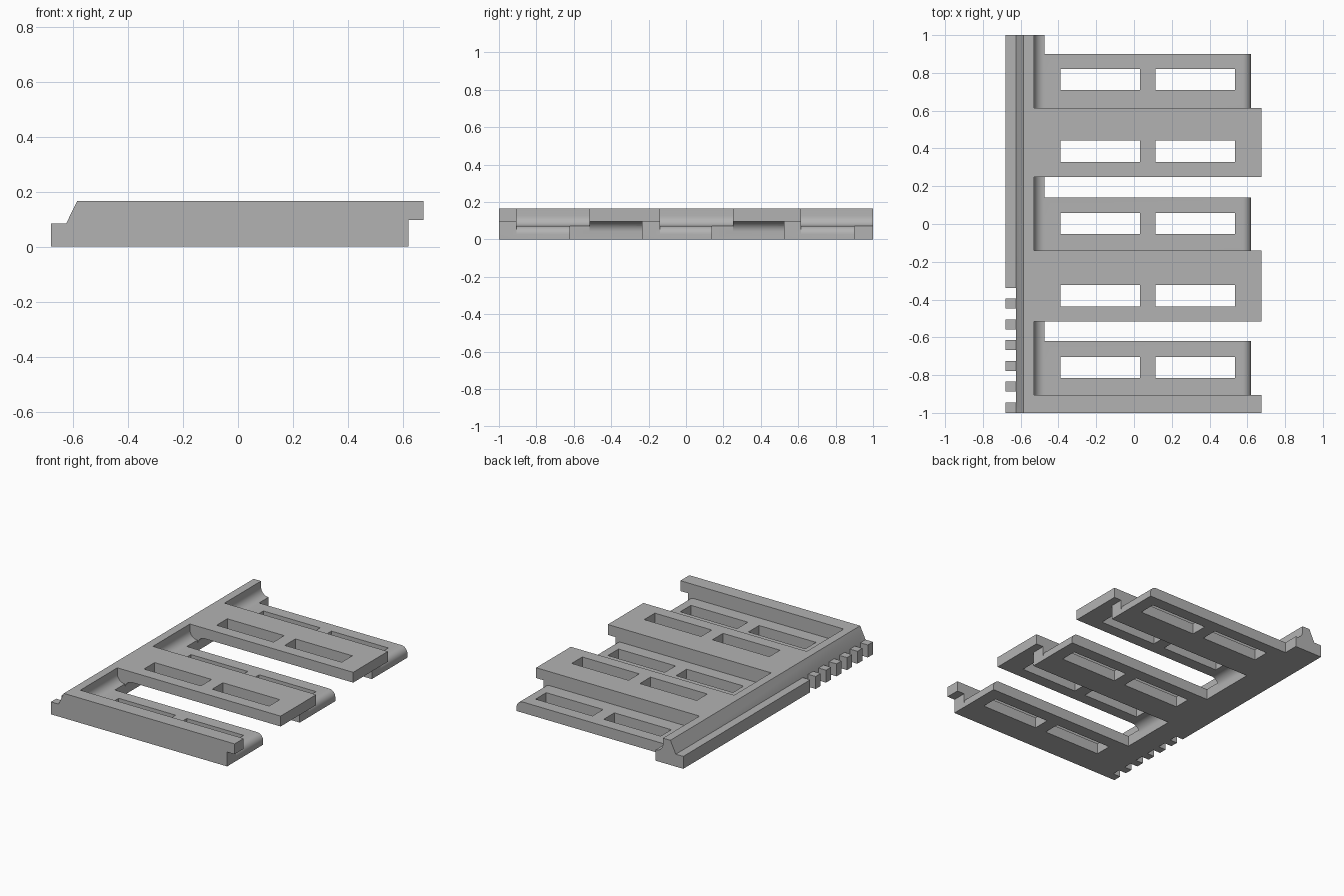
import bpy, bmesh, math

cube = bpy.data.objects.get("Cube")
if cube:
    bpy.data.objects.remove(cube, do_unlink=True)

TOP, LOW_TOP, HIGH_BOTTOM = 0.165, 0.072, 0.096
ROOT, EDGE, BODY_END, TIP = -0.56, -0.475, 0.62, 0.675

grey = bpy.data.materials.new("light_grey")
grey.use_nodes = True
grey.diffuse_color = (0.45, 0.45, 0.45, 1)
grey.node_tree.nodes["Principled BSDF"].inputs["Base Color"].default_value = grey.diffuse_color


def arc(cx, cz, r, start, end, steps=8):
    angles = [math.radians(start + (end - start) * i / steps) for i in range(steps + 1)]
    return [(cx + r * math.cos(a), cz + r * math.sin(a)) for a in angles]


def rect(x0, x1, z0, z1):
    return [(x0, z0), (x1, z0), (x1, z1), (x0, z1)]


def prisms(name, items):
    """Object made of x-z profiles, each extruded between two y values."""
    bm = bmesh.new()
    for profile, y0, y1 in items:
        face = bm.faces.new([bm.verts.new((x, y0, z)) for x, z in profile])
        ext = bmesh.ops.extrude_face_region(bm, geom=[face])
        verts = [g for g in ext["geom"] if isinstance(g, bmesh.types.BMVert)]
        bmesh.ops.translate(bm, verts=verts, vec=(0, y1 - y0, 0))
    bmesh.ops.recalc_face_normals(bm, faces=bm.faces)
    mesh = bpy.data.meshes.new(name)
    bm.to_mesh(mesh)
    bm.free()
    mesh.materials.append(grey)
    obj = bpy.data.objects.new(name, mesh)
    bpy.context.collection.objects.link(obj)
    return obj


def combine(target, other, operation):
    mod = target.modifiers.new(operation.lower(), "BOOLEAN")
    mod.operation, mod.solver, mod.object = operation, "EXACT", other
    bpy.context.view_layer.objects.active = target
    bpy.ops.object.modifier_apply(modifier=mod.name)
    bpy.data.objects.remove(other, do_unlink=True)


# Spine: stepped edge, sloped shoulder and a concave fillet down to the fingers
fillet = 0.055
spine = [(-0.68, 0), (-0.68, 0.083), (-0.625, 0.083), (-0.585, TOP), (-0.53, TOP)]
spine += arc(EDGE, LOW_TOP + fillet, fillet, 180, 270) + [(EDGE, 0)]
panel = prisms("slatted_panel", [(spine, -1, 1)])

# Low fingers with rounded tips, high fingers with a fillet underneath
r = 0.045
low = [(ROOT, 0), (BODY_END, 0)] + arc(BODY_END - r, LOW_TOP - r, r, 0, 90) + [(ROOT, LOW_TOP)]
under = HIGH_BOTTOM - fillet
high = [(ROOT, TOP), (TIP, TOP), (TIP, HIGH_BOTTOM)]
high += arc(EDGE + fillet, under, fillet, 90, 180) + [(ROOT, under)]
web = rect(ROOT, BODY_END, 0, TOP)

low_spans = [(-1, -0.62), (-0.235, 0.14), (0.525, 0.90)]
high_spans = [(-1, -0.905), (-0.515, -0.14), (0.25, 0.615)]
web_spans = [(-1, -0.905), (-0.235, -0.14), (0.525, 0.615)]
for name, profile, spans in (("low_fingers", low, low_spans),
                             ("high_fingers", high, high_spans),
                             ("finger_webs", web, web_spans)):
    combine(panel, prisms(name, [(profile, a, b) for a, b in spans]), "UNION")

# Paired slots through every finger
slots = [(rect(x, x + 0.42, -0.1, 0.3), y - 0.056, y + 0.056)
         for y in (-0.76, -0.38, 0.003, 0.385, 0.765) for x in (-0.388, 0.115)]
combine(panel, prisms("slot_cutters", slots), "DIFFERENCE")

# Gaps between the small teeth on the spine's outer edge
gaps = [(rect(-0.75, -0.625, -0.1, 0.3), -0.395 - 0.11 * i, -0.338 - 0.11 * i) for i in range(6)]
combine(panel, prisms("tooth_gap_cutters", gaps), "DIFFERENCE")

bpy.ops.object.select_all(action="DESELECT")
panel.select_set(True)
bpy.context.view_layer.objects.active = panel
bpy.ops.object.shade_smooth_by_angle(angle=math.radians(30))
